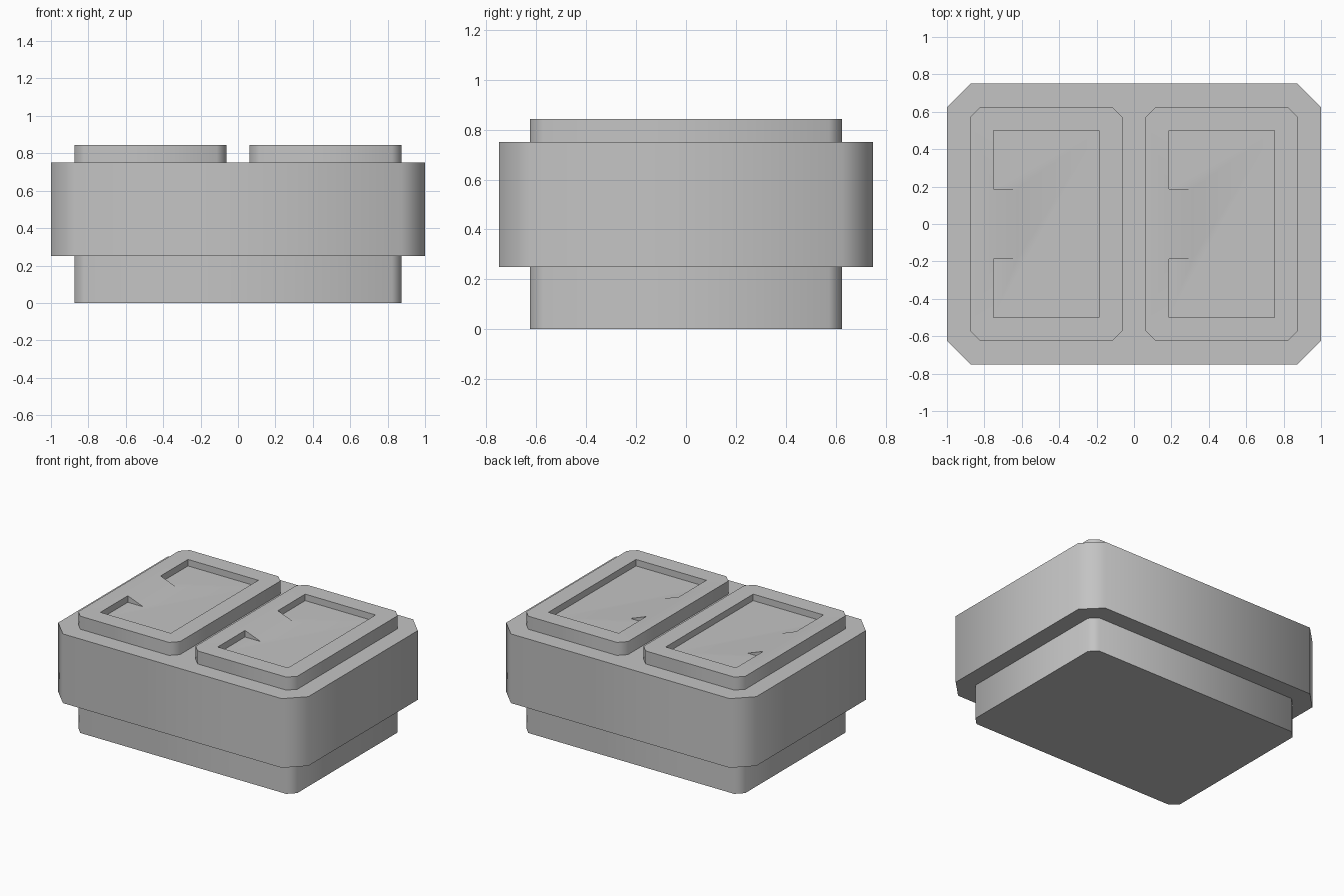
import bpy
import bmesh
import math

if "Cube" in bpy.data.objects:
    bpy.data.objects.remove(bpy.data.objects["Cube"])

grey = bpy.data.materials.new("mid grey")
grey.diffuse_color = (0.55, 0.55, 0.55, 1)
grey.use_nodes = True
grey.node_tree.nodes["Principled BSDF"].inputs["Base Color"].default_value = grey.diffuse_color


def chamfered(x0, x1, y, c):
    """Rectangle outline with cut corners, counter-clockwise."""
    return [(x0 + c, -y), (x1 - c, -y), (x1, c - y), (x1, y - c),
            (x1 - c, y), (x0 + c, y), (x0, y - c), (x0, c - y)]


def add_loop(bm, points, z):
    return [bm.verts.new((px, py, z)) for px, py in points]


def add_sides(bm, low, high):
    n = len(low)
    for i in range(n):
        j = (i + 1) % n
        bm.faces.new((low[i], low[j], high[j], high[i]))


def finish(bm, name):
    mesh = bpy.data.meshes.new(name)
    bm.to_mesh(mesh)
    bm.free()
    mesh.materials.append(grey)
    obj = bpy.data.objects.new(name, mesh)
    bpy.context.collection.objects.link(obj)
    bpy.ops.object.select_all(action='DESELECT')
    obj.select_set(True)
    bpy.context.view_layer.objects.active = obj
    bpy.ops.object.shade_smooth_by_angle(angle=math.radians(50))


def slab(name, x, y, c, z0, z1, top):
    bm = bmesh.new()
    outline = chamfered(-x, x, y, c)
    low, high = add_loop(bm, outline, z0), add_loop(bm, outline, z1)
    add_sides(bm, low, high)
    bm.faces.new(low[::-1])
    if top:
        bm.faces.new(high)
    finish(bm, name)


def panel(name, x0):
    """Raised panel with a sunken tray and a short ramp on its -x side."""
    z0, floor, z1 = 0.75, 0.797, 0.844
    bm = bmesh.new()
    outline = chamfered(x0, x0 + 0.8125, 0.625, 0.052)
    low, rim = add_loop(bm, outline, z0), add_loop(bm, outline, z1)
    add_sides(bm, low, rim)

    # tray opening and floor, both starting at the ramp's lower corner
    a, b, r = x0 + 0.125, x0 + 0.6875, x0 + 0.25
    y, h = 0.5, 0.1875
    opening = [(a, -h), (a, -y), (b, -y), (b, y), (a, y), (a, h)]
    top = add_loop(bm, opening, z1)
    bottom = add_loop(bm, opening, floor)
    foot = add_loop(bm, [(r, h), (r, -h)], floor)
    for i in range(5):
        bm.faces.new((top[i], top[i + 1], bottom[i + 1], bottom[i]))
    bm.faces.new(bottom + foot)

    # ramp and its two side triangles
    bm.faces.new((top[0], foot[1], foot[0], top[5]))
    bm.faces.new((top[0], bottom[0], foot[1]))
    bm.faces.new((top[5], foot[0], bottom[5]))

    # rim surface between the outline and the opening
    edges = [bm.edges.get((loop[i - 1], loop[i]))
             for loop in (rim, top) for i in range(len(loop))]
    bmesh.ops.triangle_fill(bm, edges=edges, use_beauty=True, normal=(0, 0, 1))
    bmesh.ops.recalc_face_normals(bm, faces=bm.faces[:])
    # the open underside rests on the body; make sure the tray floor faces up
    if max(bm.faces, key=lambda f: len(f.verts)).normal.z < 0:
        bmesh.ops.reverse_faces(bm, faces=bm.faces[:])
    finish(bm, name)


slab("base", 0.875, 0.625, 0.052, 0, 0.25, False)
slab("body", 1.0, 0.75, 0.125, 0.25, 0.75, True)
panel("left_panel", -0.875)
panel("right_panel", 0.0625)
